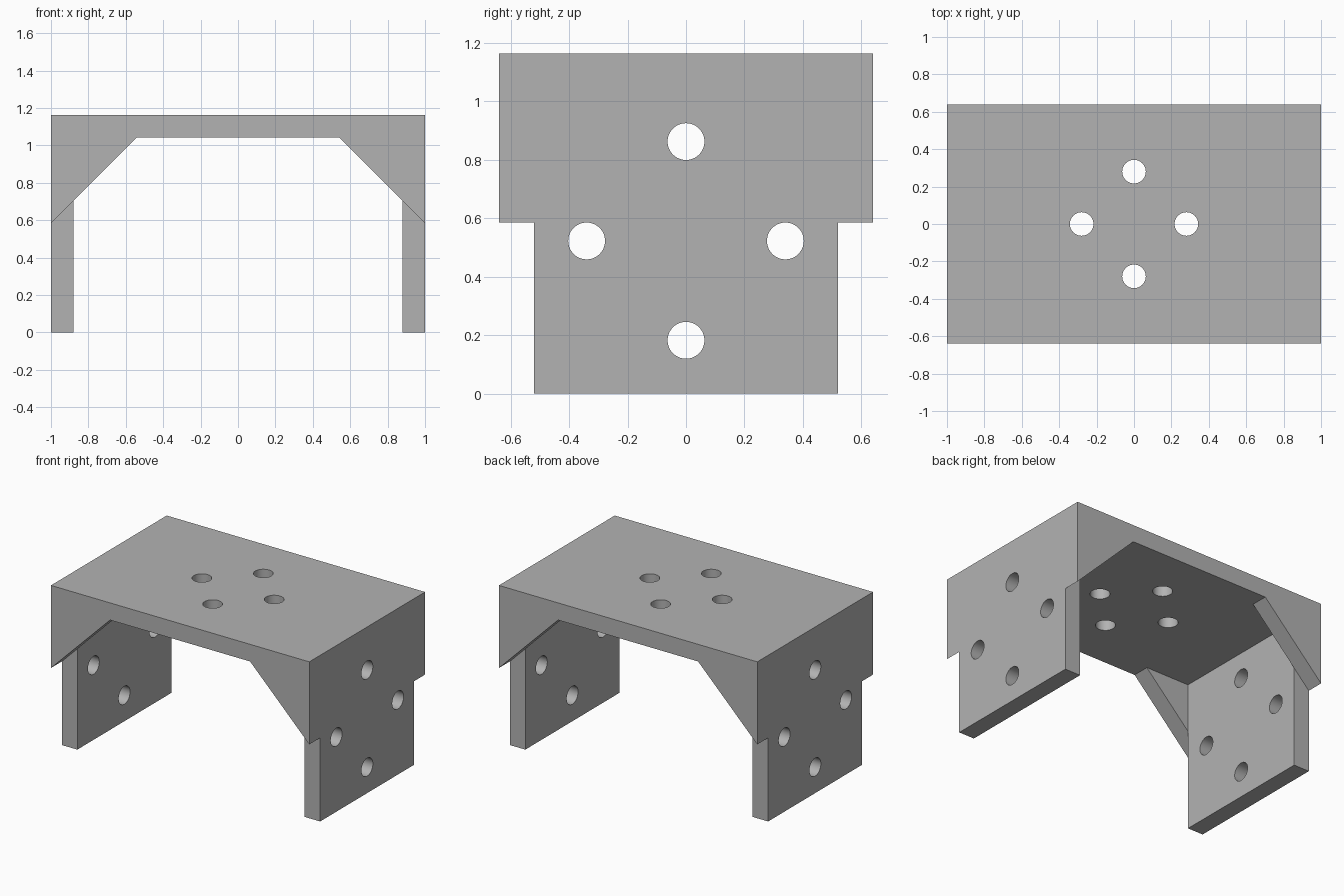
import bpy
import bmesh
from math import pi
from mathutils import Matrix, Vector

if "Cube" in bpy.data.objects:
    bpy.data.objects.remove(bpy.data.objects["Cube"], do_unlink=True)

HALF_X, HALF_Y, HEIGHT = 1.0, 0.64, 1.163
WALL = 0.12
INNER_X, INNER_Y, CEILING = HALF_X - WALL, HALF_Y - WALL, HEIGHT - WALL
GUSSET_Z = 0.585
HOLE_R = 0.063

grey = bpy.data.materials.new("plain_grey")
grey.use_nodes = True
colour = (0.45, 0.45, 0.45, 1)
grey.diffuse_color = colour
grey.node_tree.nodes["Principled BSDF"].inputs["Base Color"].default_value = colour


def new_object(name, bm):
    bmesh.ops.recalc_face_normals(bm, faces=bm.faces)
    mesh = bpy.data.meshes.new(name)
    bm.to_mesh(mesh)
    bm.free()
    obj = bpy.data.objects.new(name, mesh)
    bpy.context.collection.objects.link(obj)
    mesh.materials.append(grey)
    return obj


def prism(name, profile, y0, y1):
    """Extrude an x-z profile along y."""
    bm = bmesh.new()
    face = bm.faces.new([bm.verts.new((x, y0, z)) for x, z in profile])
    made = bmesh.ops.extrude_face_region(bm, geom=[face])["geom"]
    verts = [v for v in made if isinstance(v, bmesh.types.BMVert)]
    bmesh.ops.translate(bm, verts=verts, vec=(0, y1 - y0, 0))
    return new_object(name, bm)


def drill(name, centre, turn, depth):
    bm = bmesh.new()
    matrix = Matrix.Translation(Vector(centre)) @ turn
    bmesh.ops.create_cone(bm, cap_ends=True, segments=48, radius1=HOLE_R,
                          radius2=HOLE_R, depth=depth, matrix=matrix)
    return new_object(name, bm)


def cut(target, cutter):
    cutter.hide_render = True
    mod = target.modifiers.new("cut", "BOOLEAN")
    mod.operation, mod.solver, mod.object = "DIFFERENCE", "EXACT", cutter
    bpy.context.view_layer.objects.active = target
    bpy.ops.object.modifier_apply(modifier=mod.name)
    bpy.data.objects.remove(cutter, do_unlink=True)


# Solid block for the whole bracket
bracket = prism("bracket", [(-HALF_X, 0), (HALF_X, 0), (HALF_X, HEIGHT),
                            (-HALF_X, HEIGHT)], -HALF_Y, HALF_Y)

# Hollow between the two side plates
cut(bracket, prism("hollow_cutter", [(-INNER_X, -0.1), (INNER_X, -0.1),
                                     (INNER_X, CEILING), (-INNER_X, CEILING)],
                   -INNER_Y, INNER_Y))

# Sloped corner gussets at the front and back
out_x = HALF_X + 0.1
flat_x = HALF_X - (CEILING - GUSSET_Z)
slope = [(-out_x, -0.1), (out_x, -0.1), (out_x, GUSSET_Z - 0.1),
         (flat_x, CEILING), (-flat_x, CEILING), (-out_x, GUSSET_Z - 0.1)]
for side in (-1, 1):
    cut(bracket, prism("gusset_cutter", slope,
                       side * INNER_Y, side * (HALF_Y + 0.1)))

# Four holes in the top plate
for x, y in ((1, 0), (-1, 0), (0, 1), (0, -1)):
    cut(bracket, drill("top_drill", (x * 0.28, y * 0.28, HEIGHT),
                       Matrix.Identity(4), 0.5))

# Four holes through both side plates
for y, z in ((1, 0), (-1, 0), (0, 1), (0, -1)):
    cut(bracket, drill("side_drill", (0, y * 0.34, 0.522 + z * 0.34),
                       Matrix.Rotation(pi / 2, 4, "Y"), 3))

# Smooth hole walls with sharp edges elsewhere
bpy.ops.object.select_all(action="DESELECT")
bracket.select_set(True)
bpy.context.view_layer.objects.active = bracket
bpy.ops.object.shade_smooth_by_angle(angle=pi / 6)
